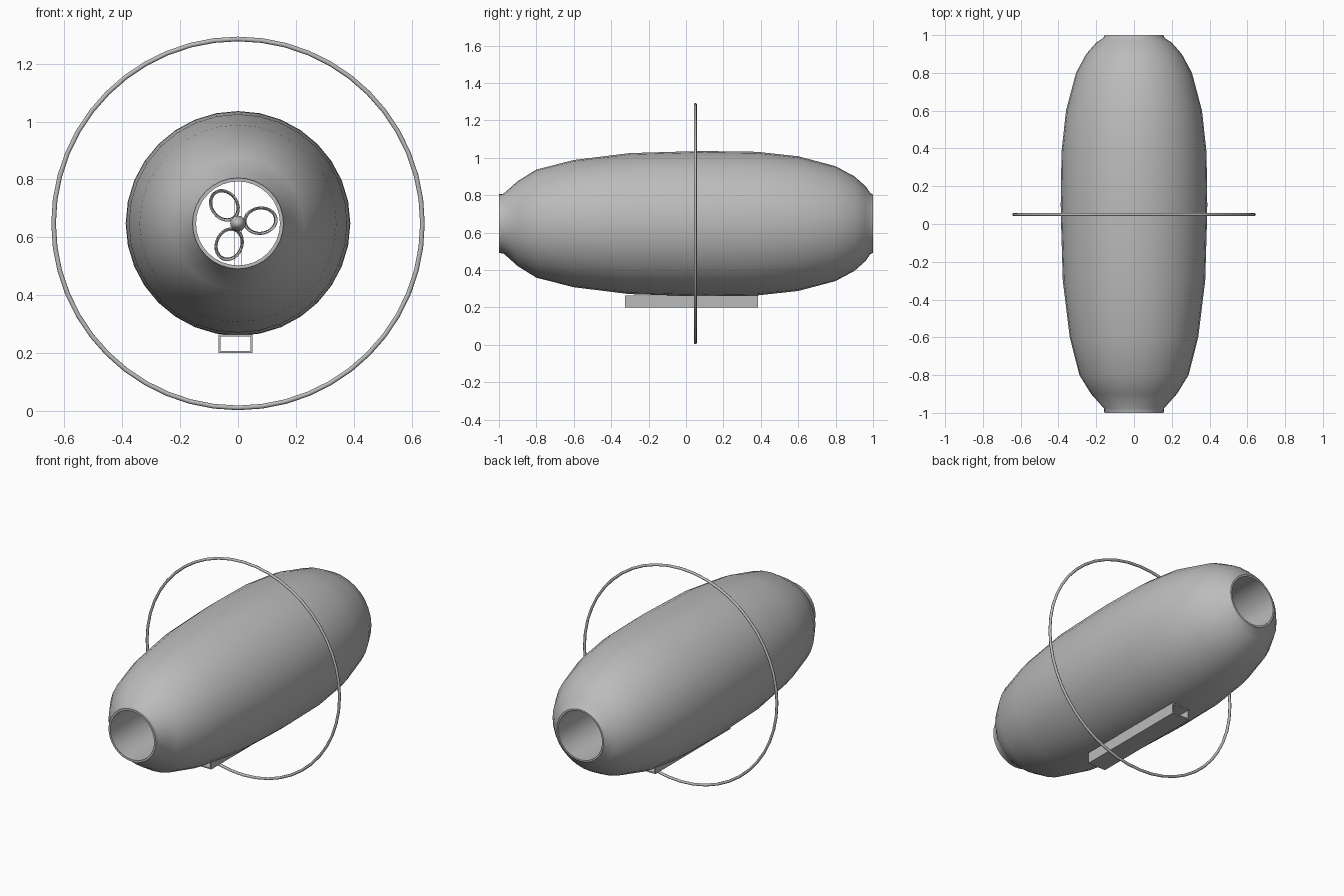
import bpy, bmesh
from math import sin, cos, pi, radians
from mathutils import Vector, Matrix

default = bpy.data.objects.get("Cube")
if default:
    bpy.data.objects.remove(default)

AXIS_Z = 0.648      # height of the long axis
grey = bpy.data.materials.new("plain grey")
grey.use_nodes = True
colour = (0.5, 0.5, 0.5, 1)
grey.diffuse_color = colour
grey.node_tree.nodes["Principled BSDF"].inputs["Base Color"].default_value = colour


def finish(name, bm, smooth=None):
    bmesh.ops.recalc_face_normals(bm, faces=bm.faces[:])
    mesh = bpy.data.meshes.new(name)
    bm.to_mesh(mesh)
    bm.free()
    mesh.materials.append(grey)
    obj = bpy.data.objects.new(name, mesh)
    bpy.context.collection.objects.link(obj)
    if smooth:
        bpy.ops.object.select_all(action="DESELECT")
        obj.select_set(True)
        bpy.context.view_layer.objects.active = obj
        bpy.ops.object.shade_smooth_by_angle(angle=radians(smooth))
    return obj


def lathe(name, profile, sides, smooth, closed=True):
    """Turn (y, radius) points about the long axis."""
    bm = bmesh.new()
    rings = [[bm.verts.new((r * cos(2 * pi * i / sides), y, AXIS_Z + r * sin(2 * pi * i / sides)))
              for i in range(sides)] for y, r in profile]
    count = len(rings) if closed else len(rings) - 1
    for k in range(count):
        a, b = rings[k], rings[(k + 1) % len(rings)]
        for i in range(sides):
            j = (i + 1) % sides
            bm.faces.new((a[i], a[j], b[j], b[i]))
    bmesh.ops.remove_doubles(bm, verts=bm.verts[:], dist=1e-5)
    return finish(name, bm, smooth)


def box(bm, centre, size):
    bmesh.ops.create_cube(bm, size=1, matrix=Matrix.Translation(centre) @ Matrix.Diagonal((*size, 1)))


# Hull with a straight duct through it
outer = [(-1, .157), (-.975, .16), (-.9, .227), (-.8, .289), (-.6, .34), (-.3, .377),
         (0, .386), (.1, .388), (.38, .384), (.6, .36), (.8, .307), (.9, .253),
         (.96, .2), (.985, .163), (1, .155)]
lathe("hull", outer + [(1, .145), (-1, .145)], 32, 60)

# Thin hoop around the hull
hoop = [(.05 + .008 * cos(a * pi / 4), .637 + .008 * sin(a * pi / 4)) for a in range(8)]
lathe("hoop", hoop, 48, 60)

# Hollow rail under the hull, open at both ends
bm = bmesh.new()
section = [(-.067, .2), (.05, .2), (.05, .265), (-.067, .265)]
mid = Vector((-.0085, .2325))
wall = .007
loops = []
for y in (-.325, .385):
    for inset in (0, wall):
        loops.append([bm.verts.new((x - inset * (1 if x > mid.x else -1), y,
                                    z - inset * (1 if z > mid.y else -1))) for x, z in section])
for a, b in ((0, 1), (1, 3), (3, 2), (2, 0)):
    for i in range(4):
        j = (i + 1) % 4
        bm.faces.new((loops[a][i], loops[a][j], loops[b][j], loops[b][i]))
finish("rail", bm)

# Propeller hub with a pointed nose
lathe("hub", [(-.06, 0), (-.045, .015), (-.02, .027), (.04, .027), (.06, 0)], 16, 40, closed=False)

# Three looped ribbon blades
for n in range(3):
    bm = bmesh.new()
    turn = Matrix.Translation((0, 0, AXIS_Z)) @ Matrix.Rotation(radians(-7 - 120 * n), 4, "Y")
    steps = 28
    edges = []
    for y, grow in ((-.018, 1), (.018, .86)):
        ring = []
        for i in range(steps):
            t = 2 * pi * i / steps
            pitch = .02 * sin(t)
            ring.append(bm.verts.new(turn @ Vector((.078 + .058 * grow * cos(t), y + pitch, .047 * grow * sin(t)))))
        edges.append(ring)
    for i in range(steps):
        j = (i + 1) % steps
        bm.faces.new((edges[0][i], edges[0][j], edges[1][j], edges[1][i]))
    blade = finish(f"blade_{n + 1}", bm, 50)
    thick = blade.modifiers.new("thickness", "SOLIDIFY")
    thick.thickness = .004
    thick.offset = 0

# Paired thin struts holding the hub in the duct
bm = bmesh.new()
for x in (-.011, .013):
    for side in (-1, 1):
        box(bm, (x, .02, AXIS_Z + side * .084), (.002, .04, .126))
finish("hub_struts", bm)
